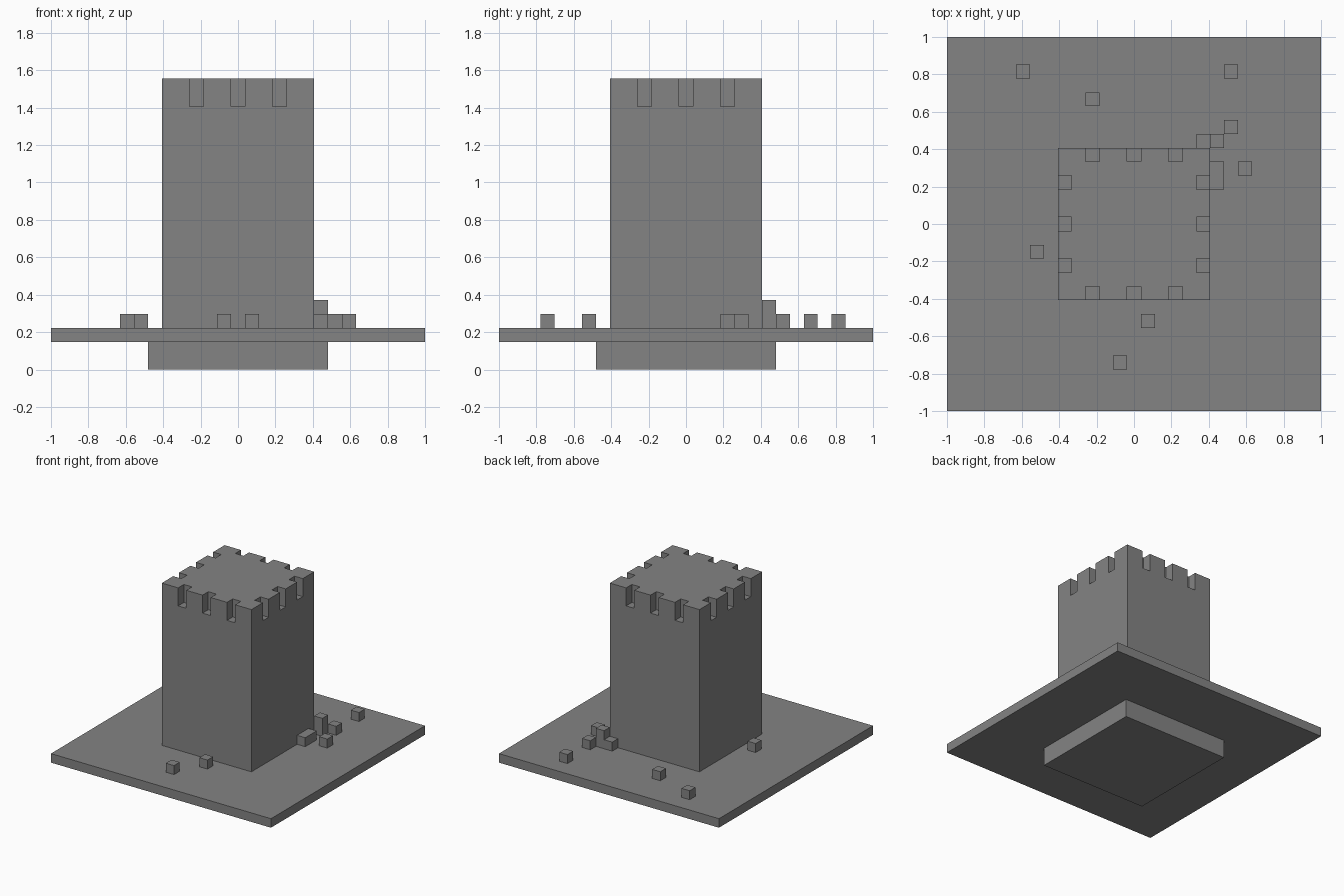
import bpy
import bmesh
from math import radians
from mathutils import Matrix, Vector

if "Cube" in bpy.data.objects:
    bpy.data.objects.remove(bpy.data.objects["Cube"], do_unlink=True)

U = 2 / 27  # one grid block

stone = bpy.data.materials.new("grey stone")
stone.use_nodes = True
GREY = (0.23, 0.23, 0.23, 1)
stone.diffuse_color = GREY
stone.node_tree.nodes["Principled BSDF"].inputs["Base Color"].default_value = GREY


def add_box(bm, centre, size, turn=0):
    """Box with sizes in blocks; centre is the middle of its bottom face."""
    x, y, z = centre
    matrix = (Matrix.Rotation(radians(turn), 4, "Z")
              @ Matrix.Translation(Vector((x, y, z + size[2] / 2)) * U)
              @ Matrix.Diagonal((*(s * U for s in size), 1)))
    bmesh.ops.create_cube(bm, size=1, matrix=matrix)


def finish(name, bm):
    mesh = bpy.data.meshes.new(name)
    bm.to_mesh(mesh)
    bm.free()
    mesh.materials.append(stone)
    obj = bpy.data.objects.new(name, mesh)
    bpy.context.collection.objects.link(obj)
    return obj


def box(name, centre, size):
    bm = bmesh.new()
    add_box(bm, centre, size)
    return finish(name, bm)


# Foundation, ground slab and tower
box("foundation", (0, 0, 0), (13, 13, 2))
box("ground_slab", (0, 0, 2), (27, 27, 1))
tower = box("tower", (0, 0, 3), (11, 11, 18))

# Battlement slots: three on each side, cut into the top edge
bm = bmesh.new()
for turn in (0, 90, 180, 270):
    for x in (-3, 0, 3):
        add_box(bm, (x, -5.5, 19), (1, 2, 3), turn)
cutter = finish("slot_cutter", bm)
cutter.hide_render = True
slots = tower.modifiers.new("slots", "BOOLEAN")
slots.operation = "DIFFERENCE"
slots.solver = "EXACT"
slots.object = cutter
bpy.context.view_layer.objects.active = tower
bpy.ops.object.modifier_apply(modifier=slots.name)
bpy.data.objects.remove(cutter, do_unlink=True)

# Loose blocks scattered on the ground
for x, y in [(-8, 11), (7, 11), (-3, 9), (7, 7), (5, 6), (8, 4),
             (-7, -2), (1, -7), (-1, -10)]:
    box("loose_block", (x, y, 3), (1, 1, 1))
box("tall_block", (6, 6, 3), (1, 1, 2))
box("long_block", (6, 3.5, 3), (1, 2, 1))
